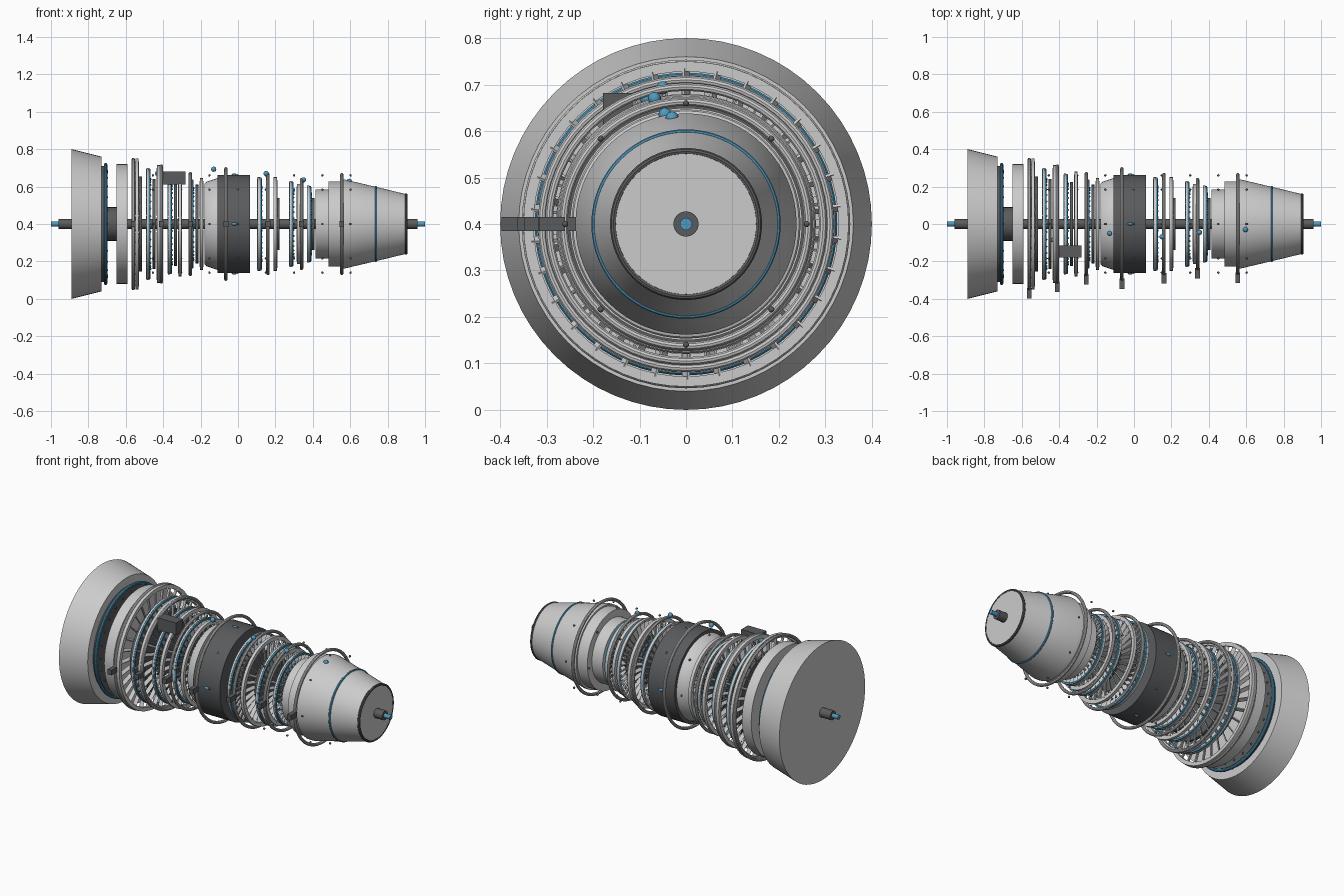
import bpy, bmesh
from math import pi, sin, cos, radians
from mathutils import Matrix, Vector

if "Cube" in bpy.data.objects:
    bpy.data.objects.remove(bpy.data.objects["Cube"])

ZC = 0.4  # height of the engine axis


def material(name, rgb):
    m = bpy.data.materials.new(name)
    m.diffuse_color = (*rgb, 1)
    m.use_nodes = True
    m.node_tree.nodes["Principled BSDF"].inputs["Base Color"].default_value = m.diffuse_color
    return m


BLUE = material("blue", (0.08, 0.32, 0.52))
DARK = material("dark_grey", (0.10, 0.105, 0.11))


def finish(name, bm, mat=None, smooth=True):
    bmesh.ops.recalc_face_normals(bm, faces=bm.faces)
    me = bpy.data.meshes.new(name)
    bm.to_mesh(me)
    bm.free()
    ob = bpy.data.objects.new(name, me)
    bpy.context.collection.objects.link(ob)
    ob.location.z = ZC
    if mat:
        me.materials.append(mat)
    if smooth:
        bpy.ops.object.select_all(action='DESELECT')
        ob.select_set(True)
        bpy.context.view_layer.objects.active = ob
        bpy.ops.object.shade_smooth_by_angle(angle=radians(35))
    return ob


def lathe(name, profile, mat=None, n=64, closed=False):
    """Revolve (x, radius) points about the engine axis."""
    bm = bmesh.new()
    rings = [[bm.verts.new((x, r * cos(2 * pi * i / n), r * sin(2 * pi * i / n)))
              for i in range(n)] for x, r in profile]
    pairs = list(zip(rings, rings[1:]))
    if closed:
        pairs.append((rings[-1], rings[0]))
    else:
        bm.faces.new(rings[0])
        bm.faces.new(rings[-1])
    for a, b in pairs:
        for i in range(n):
            j = (i + 1) % n
            bm.faces.new((a[i], a[j], b[j], b[i]))
    return finish(name, bm, mat)


def cyl(name, x0, x1, r, mat=None, n=64):
    return lathe(name, [(x0, r), (x1, r)], mat, n)


def band(name, x0, x1, r0, r1, mat=None):
    return lathe(name, [(x0, r0), (x1, r0), (x1, r1), (x0, r1)], mat, closed=True)


def torus(name, x, R, r, mat=None):
    pts = [(x + r * cos(k * pi / 5), R + r * sin(k * pi / 5)) for k in range(10)]
    return lathe(name, pts, mat, closed=True)


def box(name, centre, size, mat=None):
    bm = bmesh.new()
    bmesh.ops.create_cube(bm, size=1, matrix=Matrix.Translation(centre) @ Matrix.Diagonal((*size, 1)))
    return finish(name, bm, mat, False)


def blades(name, x, r0, r1, count, pitch, chord, mat=None):
    bm = bmesh.new()
    for i in range(count):
        m = (Matrix.Rotation(2 * pi * i / count, 4, 'X')
             @ Matrix.Translation((x, 0, (r0 + r1) / 2))
             @ Matrix.Rotation(pitch, 4, 'Z')
             @ Matrix.Diagonal((chord, 0.006, r1 - r0, 1)))
        bmesh.ops.create_cube(bm, size=1, matrix=m)
    return finish(name, bm, mat, False)


def beads(name, x, R, count, r, mat=None, stretch=1):
    bm = bmesh.new()
    for i in range(count):
        a = 2 * pi * i / count
        m = Matrix.Translation((x, R * cos(a), R * sin(a))) @ Matrix.Diagonal((stretch, 1, 1, 1))
        bmesh.ops.create_uvsphere(bm, u_segments=10, v_segments=6, radius=r, matrix=m)
    return finish(name, bm, mat)


# Shafts
cyl("outer_shaft", -0.96, 0.96, 0.027, DARK, 32)
cyl("inner_shaft", -1.0, 1.0, 0.013, BLUE, 24)

# Inlet and fan
lathe("inlet_cowl", [(-0.89, 0.40), (-0.73, 0.36)])
cyl("fan_disc", -0.735, -0.70, 0.31, DARK)
torus("fan_seal_ring", -0.708, 0.317, 0.009, BLUE)
beads("fan_bolts", -0.70, 0.285, 24, 0.006, DARK)
cyl("fan_hub", -0.70, -0.645, 0.09, DARK, 48)
cyl("fan_case", -0.65, -0.59, 0.32)


# Rotor and stator stages
def rotor(name, x, R):
    cyl(name + "_disc", x - 0.009, x + 0.009, R * 0.62, DARK)
    blades(name + "_blades", x, R * 0.58, R - 0.006, 36, radians(35), 0.026)
    band(name + "_shroud", x - 0.010, x + 0.002, R - 0.012, R)
    band(name + "_seal", x + 0.002, x + 0.010, R - 0.012, R - 0.002, BLUE)
    beads(name + "_rivets", x + 0.011, R * 0.80, 36, 0.006, BLUE)


def stator(name, x, R):
    band(name + "_ring", x - 0.009, x + 0.009, R - 0.022, R)
    blades(name + "_vanes", x, R * 0.5, R - 0.015, 30, radians(-30), 0.022)
    band(name + "_inner_ring", x - 0.009, x + 0.009, R * 0.5 - 0.02, R * 0.5 + 0.005, DARK)


for i in range(4):
    stator(f"compressor_stator_{i + 1}", -0.54 + 0.115 * i, 0.35 - 0.035 * i)
for i in range(3):
    rotor(f"compressor_rotor_{i + 1}", -0.48 + 0.115 * i, 0.30 - 0.03 * i)
for i, x in enumerate((-0.52, -0.45, -0.335, -0.22)):
    cyl(f"compressor_spacer_{i + 1}", x - 0.008, x + 0.008, 0.255 - 0.015 * i, DARK)
for i, (x, R) in enumerate(((0.115, 0.25), (0.285, 0.23), (0.38, 0.205))):
    rotor(f"turbine_rotor_{i + 1}", x, R)
for i, (x, R) in enumerate(((0.20, 0.25), (0.325, 0.215))):
    stator(f"turbine_stator_{i + 1}", x, R)
for i, x in enumerate((0.215, 0.40)):
    cyl(f"turbine_spacer_{i + 1}", x - 0.008, x + 0.008, 0.14, DARK)

# Combustor
lathe("combustor_dome", [(-0.18, 0.215), (-0.17, 0.225), (-0.11, 0.245), (-0.10, 0.245)])
cyl("combustor_case", -0.11, 0.065, 0.263, DARK)
beads("fuel_ports", -0.02, 0.262, 4, 0.008, BLUE, 2)

# Rear case and exhaust
cyl("rear_case", 0.415, 0.49, 0.185)
cyl("rear_flange", 0.485, 0.57, 0.228)
lathe("exhaust_cone", [(0.55, 0.238), (0.57, 0.238), (0.74, 0.198), (0.905, 0.158)])
torus("exhaust_seal", 0.737, 0.198, 0.006, BLUE)
torus("exhaust_lip", 0.899, 0.156, 0.008, DARK)

# Pipe loops, each with a clamp on the near side
loops = ((-0.56, 0.345), (-0.41, 0.31), (-0.255, 0.27), (-0.065, 0.295),
         (0.16, 0.265), (0.34, 0.238), (0.555, 0.263))
for i, (x, R) in enumerate(loops):
    torus(f"pipe_loop_{i + 1}", x, R, 0.009)
    box(f"pipe_clamp_{i + 1}", (x, -R - 0.025, 0), (0.026, 0.055, 0.03), DARK)

# Casing bolts
for i in range(8):
    beads(f"casing_bolts_{i + 1}", -0.455 + 0.151 * i, 0.26, 8, 0.0065, DARK)

# Accessory box and sensors
box("accessory_box", (-0.34, -0.147, 0.246), (0.12, 0.063, 0.072), DARK)
for i, (x, y, z) in enumerate(((-0.43, -0.085, 0.27), (-0.13, -0.05, 0.293), (0.15, -0.068, 0.27),
                               (0.35, -0.045, 0.236), (0.595, -0.03, 0.228))):
    bm = bmesh.new()
    bmesh.ops.create_uvsphere(bm, u_segments=16, v_segments=10, radius=0.014,
                              matrix=Matrix.Translation((x, y, z)))
    finish(f"sensor_{i + 1}", bm, BLUE)
